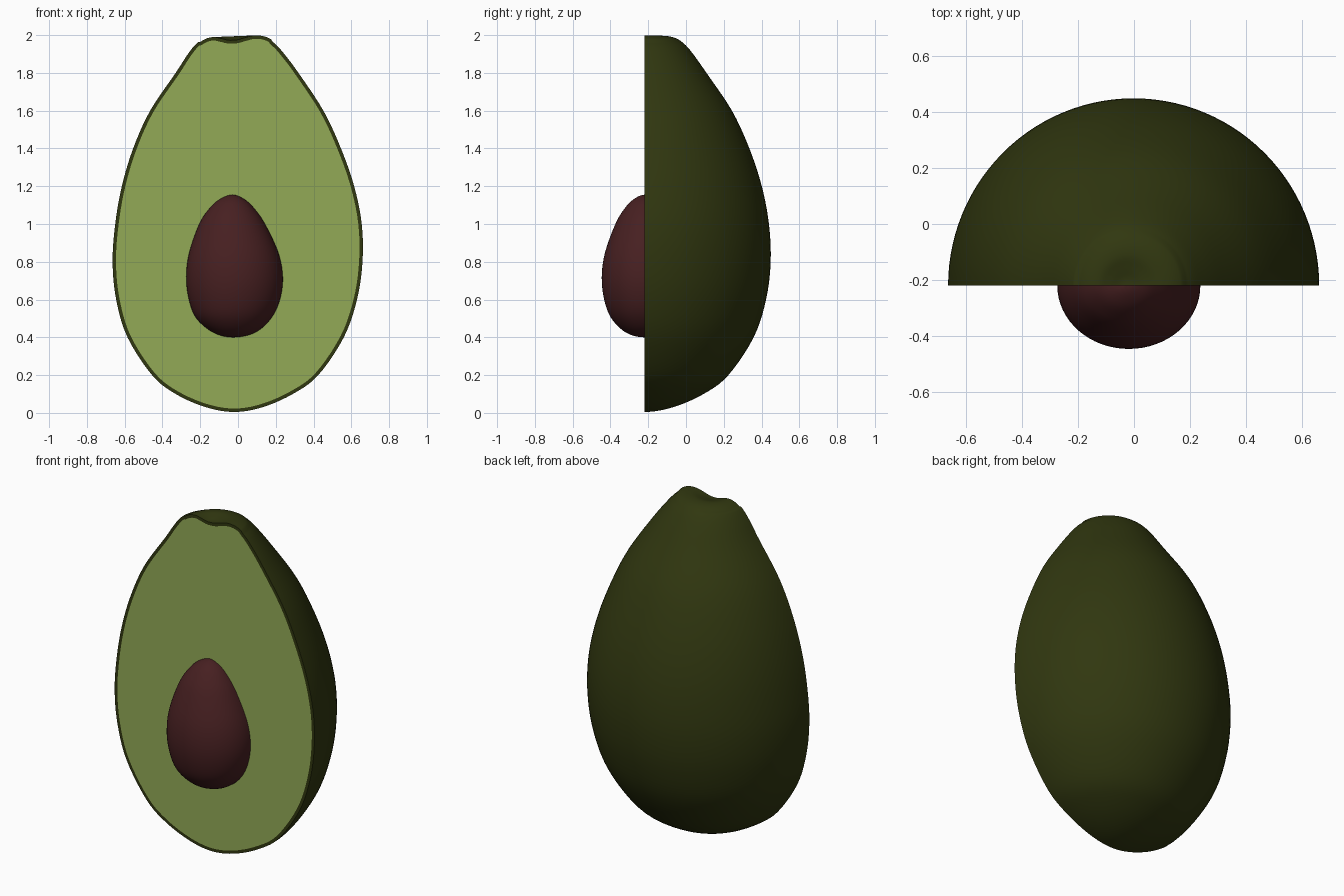
import bpy, math
from mathutils import Vector

if "Cube" in bpy.data.objects:
    bpy.data.objects.remove(bpy.data.objects["Cube"])

CUT = -0.22   # y of the flat cut face


def material(name, rgb):
    m = bpy.data.materials.new(name)
    m.diffuse_color = (*rgb, 1)
    m.use_nodes = True
    m.node_tree.nodes["Principled BSDF"].inputs["Base Color"].default_value = m.diffuse_color
    return m


def make(name, verts, faces, mat, smooth=True):
    me = bpy.data.meshes.new(name)
    me.from_pydata([tuple(v) for v in verts], [], faces)
    me.materials.append(mat)
    ob = bpy.data.objects.new(name, me)
    bpy.context.collection.objects.link(ob)
    if smooth:
        bpy.context.view_layer.objects.active = ob
        ob.select_set(True)
        bpy.ops.object.shade_smooth_by_angle(angle=math.radians(50))
        ob.select_set(False)
    return ob


def spline(rows, n=5):
    # Catmull-Rom through (z, left x, right x) rows; the ends mirror across the axis
    def flip(r):
        return Vector((r[0], r[2], r[1]))
    p = [flip(rows[1])] + [Vector(r) for r in rows] + [flip(rows[-2])]
    out = []
    for i in range(1, len(p) - 2):
        a, b, c, d = p[i - 1:i + 3]
        for k in range(n):
            t = k / n
            out.append(0.5 * (2 * b + (c - a) * t + (2 * a - 5 * b + 4 * c - d) * t * t
                              + (3 * b - a - 3 * c + d) * t ** 3))
    return out + [p[-2]]


def loft(rings, start, end, segs, depth, tilt=lambda z: 0):
    verts, faces = [], []
    for z, l, r in rings:
        c, h = (l + r) / 2, (r - l) / 2
        for j in range(segs + 1):
            a = start + (end - start) * j / segs
            x = h * math.cos(a)
            verts.append(Vector((c + x, CUT + depth * h * math.sin(a), z + tilt(z) * x)))
    w = segs + 1
    for i in range(len(rings) - 1):
        for j in range(segs):
            q = i * w + j
            if i == 0:
                faces.append((q, q + w + 1, q + w))
            elif i == len(rings) - 2:
                faces.append((q, q + 1, q + w))
            else:
                faces.append((q, q + 1, q + w + 1, q + w))
    return verts, faces


skin_mat = material("skin", (0.030, 0.038, 0.005))
flesh_mat = material("flesh", (0.29, 0.40, 0.093))
pit_mat = material("pit", (0.062, 0.014, 0.015))

# skin: half loft with a stem dimple on top
body = spline([
    (0.005, -0.02, -0.02), (0.03, -0.17, 0.13), (0.10, -0.33, 0.29), (0.20, -0.455, 0.425),
    (0.40, -0.585, 0.56), (0.60, -0.645, 0.63), (0.80, -0.664, 0.659), (1.00, -0.65, 0.655),
    (1.20, -0.615, 0.615), (1.40, -0.555, 0.545), (1.60, -0.465, 0.452), (1.80, -0.33, 0.32),
    (1.90, -0.265, 0.245), (1.955, -0.22, 0.195), (1.985, -0.175, 0.145), (1.994, -0.13, 0.09),
    (1.985, -0.09, 0.04), (1.975, -0.055, 0.0), (1.973, -0.03, -0.03)])
SEGS = 56
verts, faces = loft(body, 0, math.pi, SEGS, 1.01, lambda z: 0.04 if z > 1.965 else 0)

# rim of the skin on the cut face, from the outline inset toward the flesh
n = len(body)
w = SEGS + 1
loop = [i * w for i in range(n)] + [i * w + SEGS for i in range(n - 2, 0, -1)]
inner = []
for k, i in enumerate(loop):
    t = verts[loop[(k + 1) % len(loop)]] - verts[loop[k - 1]]
    nrm = Vector((-t.z, 0, t.x)).normalized()
    inner.append(verts[i] + nrm * 0.018)
base = len(verts)
verts += inner
m = len(loop)
for k in range(m):
    k2 = (k + 1) % m
    faces.append((loop[k], loop[k2], base + k2, base + k))
make("avocado_skin", verts, faces, skin_mat)

# flat flesh face
make("avocado_flesh", inner, [tuple(range(m))], flesh_mat, smooth=False)

# egg-shaped pit
pit = spline([
    (0.40, -0.025, -0.025), (0.425, -0.13, 0.09), (0.50, -0.22, 0.175), (0.60, -0.26, 0.222),
    (0.72, -0.274, 0.237), (0.85, -0.258, 0.213), (1.00, -0.205, 0.143), (1.08, -0.153, 0.088),
    (1.13, -0.098, 0.035), (1.155, -0.03, -0.03)])
pv, pf = loft(pit, 0, 2 * math.pi, 64, 0.885)
make("avocado_pit", pv, pf, pit_mat)
